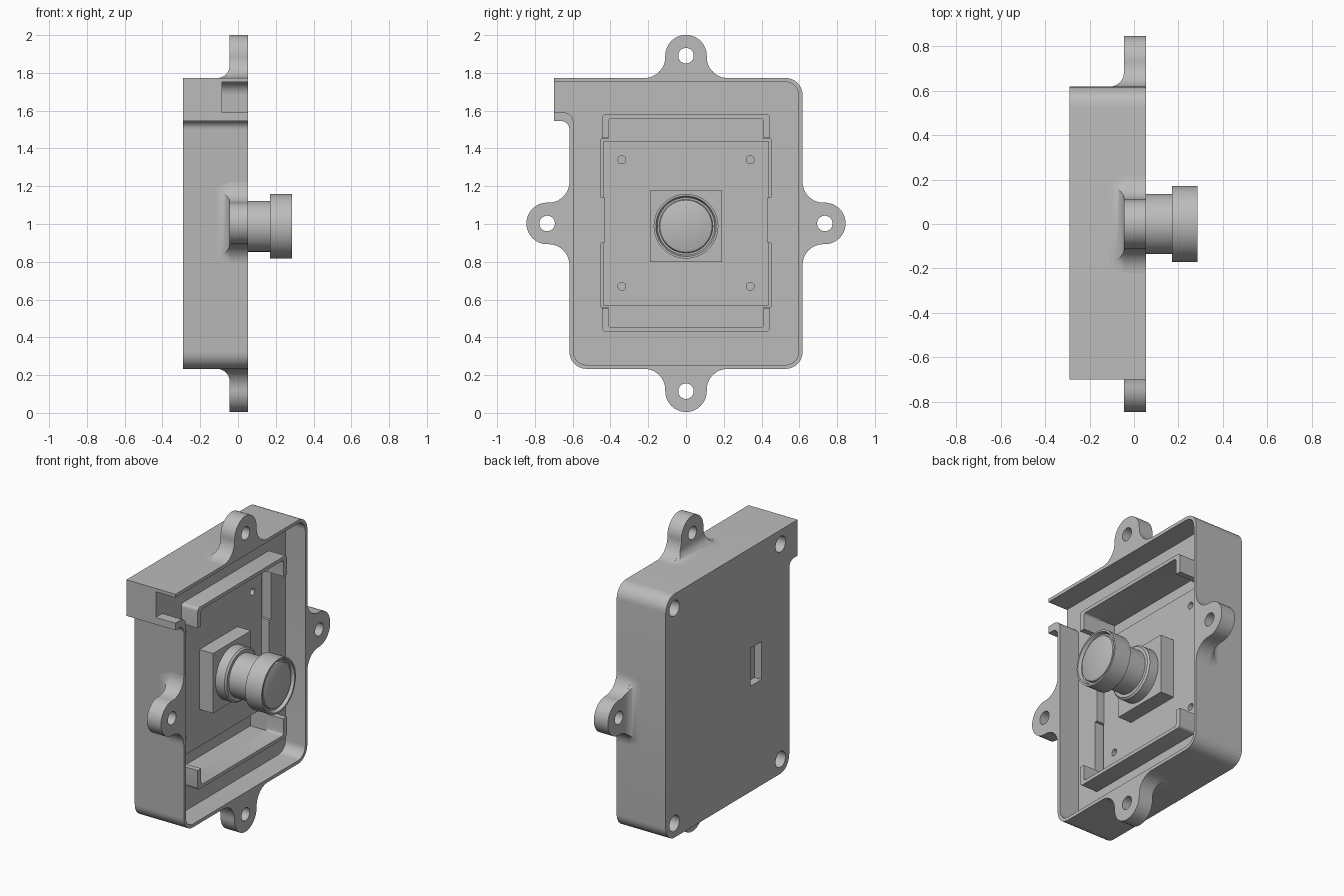
import bpy, bmesh, math
from mathutils import Vector

if "Cube" in bpy.data.objects:
    bpy.data.objects.remove(bpy.data.objects["Cube"], do_unlink=True)

grey = bpy.data.materials.new("plain grey")
grey.use_nodes = True
grey.diffuse_color = (0.5, 0.5, 0.5, 1)
grey.node_tree.nodes["Principled BSDF"].inputs["Base Color"].default_value = (0.5, 0.5, 0.5, 1)

MID = 1.003                      # height of the case centre
HALF_Y, HALF_Z = 0.617, 0.77     # case half sizes
BACK, FLOOR, RIM = -0.29, -0.085, 0.053


def finish(name, bm):
    bmesh.ops.recalc_face_normals(bm, faces=bm.faces)
    mesh = bpy.data.meshes.new(name)
    bm.to_mesh(mesh)
    bm.free()
    mesh.materials.append(grey)
    obj = bpy.data.objects.new(name, mesh)
    bpy.context.collection.objects.link(obj)
    return obj


def prism(name, outline, x0, x1):
    """Extrude a (y, z) outline along x."""
    bm = bmesh.new()
    face = bm.faces.new([bm.verts.new((x0, y, z)) for y, z in outline])
    out = bmesh.ops.extrude_face_region(bm, geom=[face])["geom"]
    bmesh.ops.translate(bm, vec=(x1 - x0, 0, 0),
                        verts=[v for v in out if isinstance(v, bmesh.types.BMVert)])
    return finish(name, bm)


def arc(cy, cz, r, a0, a1, n=12):
    angles = [math.radians(a0 + (a1 - a0) * i / n) for i in range(n + 1)]
    return [(cy + r * math.cos(a), cz + r * math.sin(a)) for a in angles]


def circle(cy, cz, r, n=32):
    return arc(cy, cz, r, 0, 360, n)[:-1]


def rect(y0, y1, z0, z1):
    return [(y0, z0), (y1, z0), (y1, z1), (y0, z1)]


def rounded(corners, n=8):
    """Round each (y, z, radius) corner; works on inner and outer corners."""
    pts = []
    for i, (y, z, r) in enumerate(corners):
        p = Vector((y, z))
        if r == 0:
            pts.append((y, z))
            continue
        a = (Vector(corners[i - 1][:2]) - p).normalized()
        b = (Vector(corners[(i + 1) % len(corners)][:2]) - p).normalized()
        centre = p + (a + b) * r
        for k in range(n + 1):
            t = k / n * math.pi / 2
            pts.append(tuple(centre - b * r * math.cos(t) - a * r * math.sin(t)))
    return pts


def cut(obj, *cutters):
    for c in cutters:
        mod = obj.modifiers.new("cut", "BOOLEAN")
        mod.operation, mod.solver, mod.object = "DIFFERENCE", "EXACT", c
    bpy.context.view_layer.update()
    graph = bpy.context.evaluated_depsgraph_get()
    mesh = bpy.data.meshes.new_from_object(obj.evaluated_get(graph))
    obj.modifiers.clear()
    obj.data = mesh
    for c in cutters:
        bpy.data.objects.remove(c, do_unlink=True)


def lathe(name, profile, cz, n=64):
    """Revolve (x, radius) points about a line along x."""
    bm = bmesh.new()
    verts = [bm.verts.new((x, 0, cz + r)) for x, r in profile]
    edges = [bm.edges.new(pair) for pair in zip(verts, verts[1:])]
    bmesh.ops.spin(bm, geom=verts + edges, cent=(0, 0, cz), axis=(1, 0, 0),
                   angle=math.tau, steps=n, use_duplicate=False)
    bmesh.ops.remove_doubles(bm, verts=bm.verts, dist=0.0005)
    return finish(name, bm)


# Case with a cable exit at one upper corner
top, low = MID + HALF_Z, MID - HALF_Z
case = prism("case", rounded([
    (-HALF_Y, low, 0.09), (HALF_Y, low, 0.09), (HALF_Y, top, 0.09),
    (-0.7, top, 0), (-0.7, 1.545, 0), (-HALF_Y, 1.545, 0.045)]), BACK, RIM)
inner = HALF_Y - 0.021
cavity = prism("cavity_cutter", rounded([
    (-inner, low + 0.021, 0.07), (inner, low + 0.021, 0.07), (inner, top - 0.021, 0.07),
    (-0.8, top - 0.021, 0), (-0.8, 1.59, 0), (-inner, 1.59, 0.05)]), FLOOR, 0.2)
recess = prism("recess_cutter", [
    (-0.41, 0.45), (0.41, 0.45), (0.41, 0.56), (0.45, 0.56), (0.45, 1.45), (0.41, 1.45),
    (0.41, 1.56), (-0.41, 1.56), (-0.41, 1.45), (-0.45, 1.45), (-0.45, 0.56), (-0.41, 0.56)],
    -0.2, 0)
slot = prism("slot_cutter", rect(-0.34, -0.23, 0.9, 1.14), -0.4, -0.24)
screw_holes = [prism("screw_cutter", circle(sy * 0.53, MID + sz * 0.68, 0.05), -0.4, -0.13)
               for sy in (-1, 1) for sz in (-1, 1)]
cut(case, cavity, recess, slot, *screw_holes)
parts = [case]

# Mounting ears with flared roots, one on each side
ear = (arc(-0.22, 0.11, 0.11, -90, 0) + arc(0, 0.118, 0.11, 180, 0, 24)
       + arc(0.22, 0.11, 0.11, 180, 270) + [(0.22, -0.015), (-0.22, -0.015)])
EAR_BACK, ROOT = -0.045, 0.065
for side, turn, dist in (("top", 0, HALF_Z), ("left", 1, HALF_Y),
                         ("bottom", 2, HALF_Z), ("right", 3, HALF_Y)):
    c, s = round(math.cos(turn * math.pi / 2)), round(math.sin(turn * math.pi / 2))

    def place(w, h):
        return (w * c + (h + dist) * s, MID - w * s + (h + dist) * c)

    tab = prism(side + "_ear", [place(w, h) for w, h in ear], EAR_BACK, RIM)
    cut(tab, prism("ear_cutter", [place(w, h) for w, h in circle(0, 0.118, 0.041)], -0.2, 0.2))

    # Curved gusset behind the ear
    bm = bmesh.new()
    rows = []
    for i in range(9):
        h = ROOT * (1 - math.cos(i / 8 * math.pi / 2))
        back = EAR_BACK - ROOT * (1 - math.sin(i / 8 * math.pi / 2))
        w = 0.22 - math.sqrt(0.11 ** 2 - (0.11 - h) ** 2)
        taper = w - 0.4 * (EAR_BACK - back)
        rows.append([bm.verts.new((x, *place(v, h))) for x, v in
                     ((-0.04, -w), (back, -taper), (back, taper), (-0.04, w))])
    for a, b in zip(rows, rows[1:]):
        for k in range(4):
            j = (k + 1) % 4
            bm.faces.new((a[k], a[j], b[j], b[k]))
    bm.faces.new(rows[0])
    bm.faces.new(rows[-1])
    parts += [tab, finish(side + "_gusset", bm)]

# U-shaped brackets above and below the board
for name, sign in (("upper_bracket", 1), ("lower_bracket", -1)):
    u = rounded([(-0.445, 0.45, 0), (-0.445, 0.575, 0.02), (0.445, 0.575, 0.02),
                 (0.445, 0.45, 0), (0.41, 0.45, 0), (0.41, 0.553, 0.015),
                 (-0.41, 0.553, 0.015), (-0.41, 0.45, 0)], 4)
    parts.append(prism(name, [(y, 1.005 + sign * z) for y, z in u], FLOOR - 0.002, 0.03))

# Circuit board with screw holes, and its side clips
board = prism("board", rect(-0.437, 0.437, 0.565, 1.44), -0.202, -0.137)
cut(board, *[prism("board_cutter", circle(sy * 0.34, 1.005 + sz * 0.335, 0.021), -0.19, 0)
             for sy in (-1, 1) for sz in (-1, 1)])
parts.append(board)
for name, sy in (("left_clip", 1), ("right_clip", -1)):
    ys = sorted((sy * 0.432, sy * 0.452))
    parts.append(prism(name, rect(*ys, 0.9, 1.14), -0.15, FLOOR))

# Lens mount and lens barrel
parts.append(prism("lens_mount", rect(-0.19, 0.19, 0.8, 1.178), -0.14, -0.042))
parts.append(lathe("lens", [
    (-0.045, 0), (-0.045, 0.165), (0.02, 0.165), (0.03, 0.155), (0.03, 0.135),
    (0.17, 0.135), (0.17, 0.171), (0.285, 0.171), (0.285, 0.16), (0.265, 0.152),
    (0.265, 0.142), (0.275, 0.138), (0.28, 0.128), (0.28, 0)], 0.988))

for obj in parts:
    obj.data.shade_smooth()
    obj.data.set_sharp_from_angle(angle=math.radians(30))
